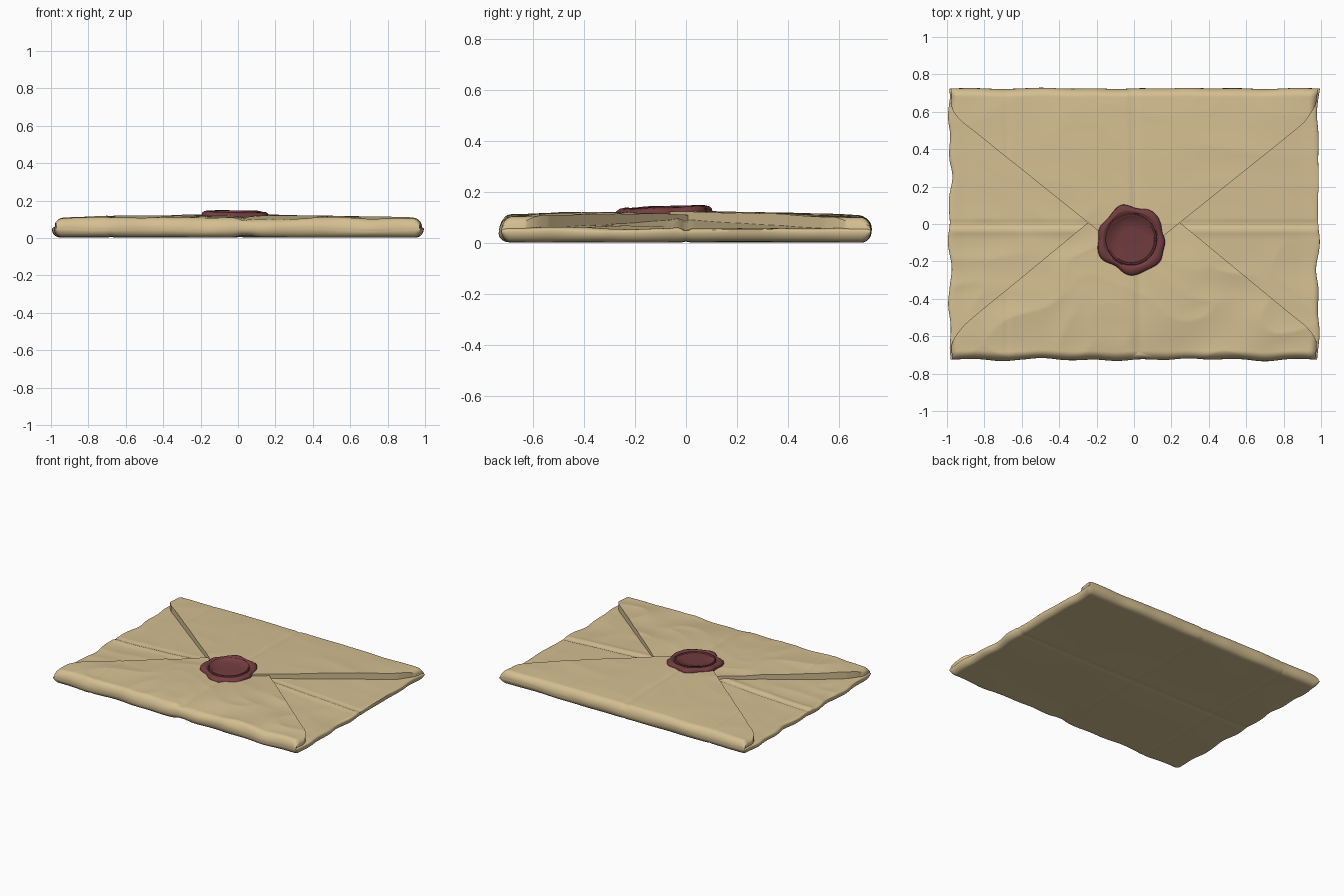
import bpy, bmesh, math
from mathutils import Vector, noise

if "Cube" in bpy.data.objects:
    bpy.data.objects.remove(bpy.data.objects["Cube"])

L, W, MID = 0.985, 0.725, 0.047      # half length, half width, height of the fold line


def material(name, rgb):
    m = bpy.data.materials.new(name)
    m.diffuse_color = (*rgb, 1)
    m.use_nodes = True
    m.node_tree.nodes["Principled BSDF"].inputs["Base Color"].default_value = m.diffuse_color
    return m


PAPER = material("aged_paper", (0.66, 0.52, 0.285))
WAX = material("dark_red_wax", (0.17, 0.046, 0.05))


def n(x, y, s=0.0):
    return noise.noise(Vector((x, y, s)))


def groove(d, w=0.014):
    return math.exp(-(d / w) ** 2)


def clamp(t):
    return max(0.0, min(1.0, t))


def rounding(x, y, r=0.035):
    """Quarter-circle falloff towards the outer edges."""
    e = 1.0
    for d in (L - abs(x), W - abs(y)):
        e *= math.sqrt(max(0.0, 1 - (1 - clamp(d / r)) ** 2))
    return e


def wrinkles(x, y):
    """Soft sharp-ridged crumples, stronger towards the front."""
    front = clamp((0.15 - y) / 0.5)
    wx, wy = x + 0.15 * n(x * 2, y * 2, 7), y + 0.15 * n(x * 2, y * 2, 3)
    ridge = 0.25 - abs(n(wx * 2.6, wy * 5, 1))
    return (0.004 + 0.020 * front) * ridge + 0.006 * n(x * 2.5, y * 2.5, 5)


def creases(x, y):
    z = groove(x - (0.0 if y > 0 else 0.03)) * 0.007
    z += groove(x + 0.68, 0.01) * 0.003 * (abs(y) > 0.2)
    if y < -0.1:
        z += groove(x - 0.03, 0.07) * 0.012 * clamp(-y)
    return z


def flap_top(x, y):
    dome = (1 - abs(x / L) ** 4) * (1 - 0.75 * abs(y / W) ** 3)
    return 0.098 + 0.022 * dome + wrinkles(x, y) - creases(x, y)


def side_top(x, y):
    z = 0.094 - 0.036 * clamp((abs(x) - 0.2) / 0.7) + 0.6 * wrinkles(x, y)
    return z - 0.008 * groove(y + 0.004, 0.012) + 0.006 * groove(y + 0.035, 0.02)


def fold(x, y):
    return MID + 0.012 * n(x * 3.5, y * 3.5, 9)


def place(x, y, z):
    """Ragged outline shared by every sheet."""
    ex, ey = abs(x / L) ** 6, abs(y / W) ** 6
    rag = 0.006 if y > 0 else 0.014
    return (x + ex * 0.022 * n(y * 6, 4 if x > 0 else 8, 2),
            y + ey * rag * n(x * 5, 2, 6), max(0.0, z))


def finish(bm, name, mat, angle=45):
    bmesh.ops.recalc_face_normals(bm, faces=bm.faces[:])
    me = bpy.data.meshes.new(name)
    bm.to_mesh(me)
    bm.free()
    me.materials.append(mat)
    ob = bpy.data.objects.new(name, me)
    bpy.context.collection.objects.link(ob)
    bpy.ops.object.select_all(action='DESELECT')
    bpy.context.view_layer.objects.active = ob
    ob.select_set(True)
    bpy.ops.object.shade_smooth_by_angle(angle=math.radians(angle))
    return ob


def sheet(name, rows, top, bottom):
    """Closed solid between two height functions over rows of (x, y)."""
    bm = bmesh.new()
    a, b = ([[bm.verts.new(place(x, y, f(x, y))) for x, y in row] for row in rows]
            for f in (top, bottom))
    nr, nc = len(rows), len(rows[0])
    for g in (a, b):
        for j in range(nr - 1):
            for i in range(nc - 1):
                bm.faces.new((g[j][i], g[j][i + 1], g[j + 1][i + 1], g[j + 1][i]))
    rim = ([(0, i) for i in range(nc)] + [(j, nc - 1) for j in range(1, nr)]
           + [(nr - 1, i) for i in range(nc - 2, -1, -1)]
           + [(j, 0) for j in range(nr - 2, 0, -1)])
    for (j, i), (k, m) in zip(rim, rim[1:] + rim[:1]):
        bm.faces.new((a[j][i], a[k][m], b[k][m], b[j][i]))
    bmesh.ops.remove_doubles(bm, verts=bm.verts[:], dist=1e-5)
    return finish(bm, name, PAPER)


def spread(count):
    """-1..1, denser near both ends."""
    ts = [2 * i / count - 1 for i in range(count + 1)]
    return [math.copysign(1 - (1 - abs(t)) ** 1.5, t) for t in ts]


# Back sheet with the two low side flaps folded over it
def body_top(x, y):
    f = fold(x, y)
    return f + (side_top(x, y) - f) * rounding(x, y, 0.03)


def body_bottom(x, y):
    f = fold(x, y)
    low = 0.004 + 0.004 * n(x * 2, y * 2, 11)
    low += 0.004 * (groove(x - 0.01) + groove(x + 0.68, 0.01) + groove(y, 0.012))
    low += 0.010 * groove(x - 0.05, 0.05) * clamp((-y - 0.5) / 0.2)
    return f + (low - f) * rounding(x, y, 0.04)


sheet("back_and_side_flaps",
      [[(L * u, W * v) for u in spread(180)] for v in spread(130)],
      body_top, body_bottom)


# Triangular flaps: sgn +1 folds from the back edge, -1 from the front edge
def flap(name, sgn, apex, stop, sink):
    def half_width(s):
        if s > 0.54:
            return 0.91 + 0.066 * math.sin(clamp((s - 0.54) / 0.12) * math.pi / 2)
        return 0.91 * (s + apex) / (0.54 + apex)

    def top(x, y):
        f = fold(x, y)
        z = flap_top(x, y) - sink * clamp(1 - sgn * y * 2)
        return f + (z - f) * rounding(x, y, 0.045)

    def bottom(x, y):
        f = fold(x, y)
        return f + (0.025 - f) * rounding(x, y, 0.045)

    rows = []
    for j in range(101):
        s = W - (W + stop) * (j / 100) ** 1.35
        rows.append([(half_width(s) * u, sgn * s) for u in spread(130)])
    sheet(name, rows, top, bottom)


flap("bottom_flap", -1, 0.21, 0.06, 0.010)
flap("top_flap", 1, 0.19, 0.17, -0.003)

# Wax seal: turned profile (radius, height) with an uneven outer rim
PROFILE = [(0.172, 0.100), (0.180, 0.116), (0.178, 0.130), (0.168, 0.139),
           (0.155, 0.143), (0.146, 0.141), (0.142, 0.135), (0.137, 0.135),
           (0.134, 0.142), (0.127, 0.142), (0.123, 0.135), (0.06, 0.134)]
SEG = 128
bm = bmesh.new()
rings = []
for r, z in PROFILE:
    ring = []
    for k in range(SEG):
        a = 2 * math.pi * k / SEG
        c, s = math.cos(a), math.sin(a)
        outer = clamp((r - 0.14) / 0.03)
        rr = r * (1 + outer * (0.16 * n(c * 1.8, s * 1.8, 21) + 0.015 * math.sin(7 * a)))
        x, y = rr * c, rr * s
        zz = z + outer * 0.008 * n(c * 2, s * 2, 31) - 0.02 * x + 0.035 * y
        ring.append(bm.verts.new((x - 0.015, y - 0.083, zz)))
    rings.append(ring)
for p, q in zip(rings, rings[1:]):
    for k in range(SEG):
        m = (k + 1) % SEG
        bm.faces.new((p[k], p[m], q[m], q[k]))
bm.faces.new(rings[-1])
bm.faces.new(rings[0][::-1])
finish(bm, "wax_seal", WAX, 60)
